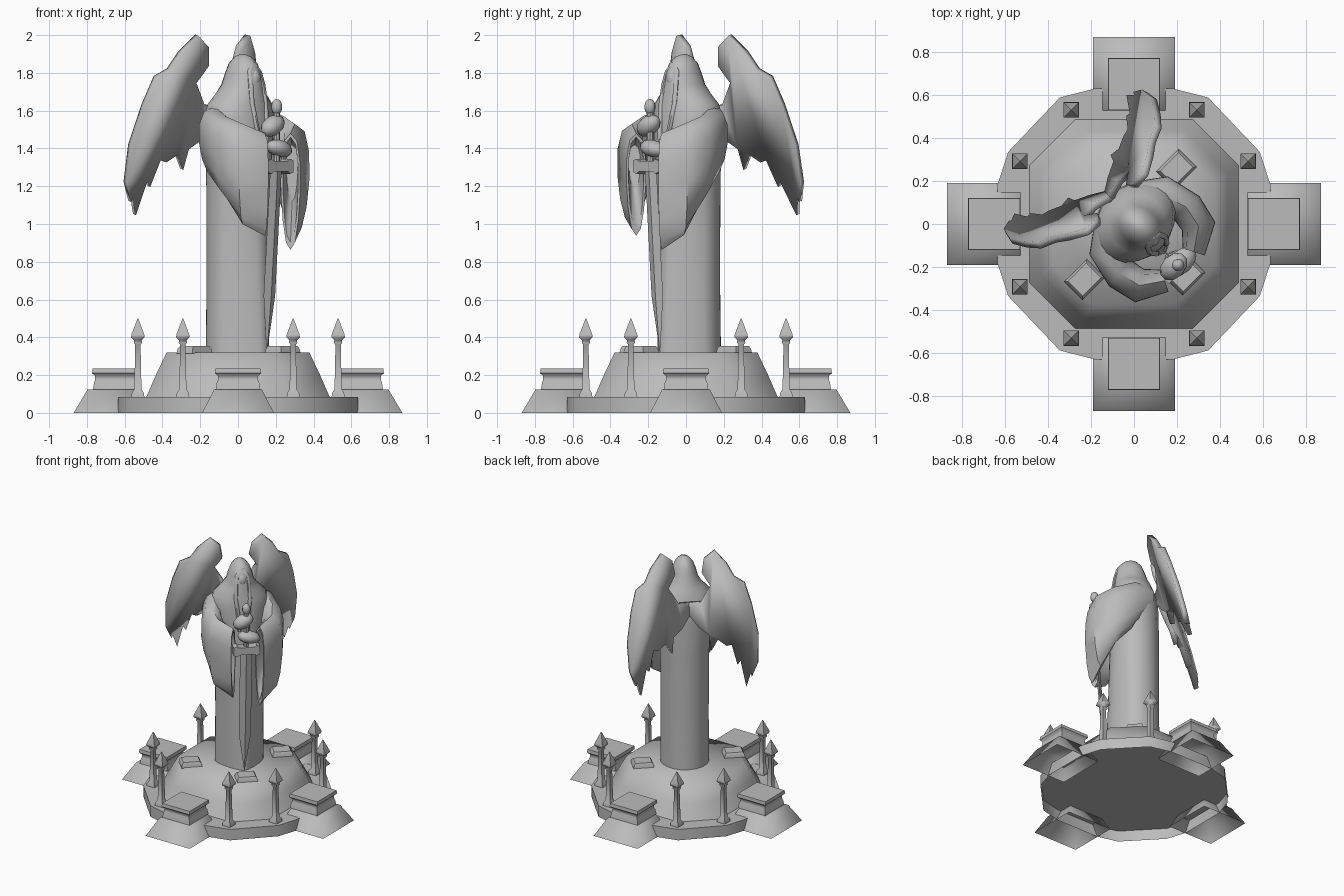
import bpy, bmesh
from math import sin, cos, pi, radians, copysign
from mathutils import Vector, Matrix

if "Cube" in bpy.data.objects:
    bpy.data.objects.remove(bpy.data.objects["Cube"], do_unlink=True)

stone = bpy.data.materials.new("grey_stone")
stone.use_nodes = True
GREY = (0.5, 0.5, 0.5, 1)
stone.diffuse_color = GREY
stone.node_tree.nodes["Principled BSDF"].inputs["Base Color"].default_value = GREY


def finish(name, bm, angle=40):
    bmesh.ops.recalc_face_normals(bm, faces=bm.faces)
    me = bpy.data.meshes.new(name)
    bm.to_mesh(me)
    bm.free()
    ob = bpy.data.objects.new(name, me)
    bpy.context.collection.objects.link(ob)
    me.materials.append(stone)
    bpy.ops.object.select_all(action="DESELECT")
    ob.select_set(True)
    bpy.context.view_layer.objects.active = ob
    bpy.ops.object.shade_smooth_by_angle(angle=radians(angle))
    return ob


def loft(name, rings, angle=40, start=True):
    """Skin a list of equal-length point rings; the last is capped, the first if asked."""
    bm = bmesh.new()
    rows = [[bm.verts.new(p) for p in ring] for ring in rings]
    n = len(rows[0])
    for a, b in zip(rows, rows[1:]):
        for i in range(n):
            j = (i + 1) % n
            bm.faces.new((a[i], a[j], b[j], b[i]))
    if start:
        bm.faces.new(rows[0][::-1])
    bm.faces.new(rows[-1])
    return finish(name, bm, angle)


def face_dir(u, d, z):
    """Statue space (sideways, forward, up); it faces the corner between +x and -y."""
    u += .01
    return Vector(((u + d) * cos(pi / 4), (u - d) * cos(pi / 4), z))


def box_ring(cx, cy, hx, hy, z):
    return [(cx + sx * hx, cy + sy * hy, z) for sx, sy in ((1, 1), (-1, 1), (-1, -1), (1, -1))]


def four_way(quarter, z):
    """Repeat a quarter outline in all four quadrants."""
    pts = []
    for sx, sy, step in ((1, 1, 1), (-1, 1, -1), (-1, -1, 1), (1, -1, -1)):
        pts += [(x * sx, y * sy, z) for x, y in quarter[::step]]
    return pts


def ball(name, centre, size, tilt=0):
    bm = bmesh.new()
    mat = (Matrix.Translation(face_dir(*centre)) @ Matrix.Rotation(pi / 4, 4, "Z")
           @ Matrix.Rotation(tilt, 4, "Y") @ Matrix.Diagonal((*size, 1)))
    bmesh.ops.create_uvsphere(bm, u_segments=10, v_segments=7, radius=1, matrix=mat)
    return finish(name, bm, 60)


# Plinth, open underneath, and the mound that rises from it
RIM = [(.635, .18), (.585, .335), (.345, .588), (.18, .63)]
loft("plinth", [four_way(RIM, 0), four_way(RIM, .085)], 50, False)
loft("mound", [four_way([(r, cut), (cut, r)], z) for r, cut, z in
               ((.485, .275, .085), (.435, .235, .2), (.378, .19, .32))], 85, False)

# Four hollow side pedestals with capped blocks
BLOCK = [(.118, .125), (.112, .16), (.106, .175), (.106, .195), (.122, .21), (.119, .235)]
for k in range(4):
    c, s = round(cos(k * pi / 2)), round(sin(k * pi / 2))

    def square(dist, half, z):
        return box_ring(c * dist, s * dist, half, half, z)
    loft(f"pedestal_{k}", [square(.68, .19, 0), square(.67, .126, .125)], 85, False)
    loft(f"pedestal_block_{k}", [square(.65, h, z) for h, z in BLOCK], 50, False)

# Eight spear-tipped fence posts
POST = [(.034, .085), (.032, .105), (.019, .125), (.014, .36), (.022, .372), (.02, .385),
        (.036, .4), (.034, .415), (.002, .5)]
spots = [(a * sx, b * sy) for a, b in ((.292, .53), (.53, .292)) for sx in (1, -1) for sy in (1, -1)]
for k, (x, y) in enumerate(spots):
    loft(f"fence_post_{k}", [box_ring(x, y, h, h, z) for h, z in POST], 60, False)

# Three stone slabs on the mound
for k, (u, d) in enumerate(((.31, -.04), (-.355, .02), (-.01, .335))):
    rings = []
    for h, z in ((.075, .315), (.07, .34), (.06, .355)):
        rings.append([face_dir(u + a * h, d + b * h * .8, z) for a, b in ((1, 1), (-1, 1), (-1, -1), (1, -1))])
    loft(f"slab_{k}", rings, 40, False)

# Robe, shoulders and hood: height, forward shift, half width, back depth, front depth, front pointedness
ROBE = [(.315, 0, .175, .184, .2, 1.5), (.7, 0, .172, .178, .185, 1.4), (1.2, 0, .176, .178, .172, 1.2),
        (1.45, 0, .19, .176, .17, 1), (1.56, 0, .205, .168, .165, 1), (1.635, .005, .19, .15, .15, 1),
        (1.69, .012, .135, .135, .135, 1), (1.74, .022, .1, .12, .12, 1), (1.8, .028, .085, .105, .105, 1),
        (1.85, .028, .066, .085, .085, 1), (1.885, .026, .038, .05, .05, 1), (1.9, .024, .01, .012, .012, 1)]
rings = []
for z, shift, w, back, front, p in ROBE:
    ring = []
    for i in range(20):
        a, b = sin(i * pi / 10), cos(i * pi / 10)
        if b > 0:
            ring.append(face_dir(copysign(w * abs(a) ** p, a), shift + front * b ** p, z))
        else:
            ring.append(face_dir(w * a, shift + back * b, z))
    rings.append(ring)
loft("robe_and_hood", rings, 50, False)

# Face and the folds of cloth that frame it
ball("face", (0, .105, 1.77), (.036, .04, .055))
FOLD = [(0, .1, 1.855), (.036, .112, 1.81), (.045, .13, 1.74), (.05, .145, 1.64), (.035, .17, 1.5), (.03, .17, 1.4)]
for s, label in ((1, "left"), (-1, "right")):
    loft(f"{label}_hood_fold", [[face_dir(s * (u + .014 * cos(t * pi / 3)), d + .014 * sin(t * pi / 3), z)
                                 for t in range(6)] for u, d, z in FOLD], 60)

# Hanging sleeves: centre, direction of travel, half width, top, bottom
SLEEVE = [((.09, -.06), (1, .2), .095, 1.64, 1.4), ((.18, .0), (.6, 1), .09, 1.62, 1.25),
          ((.217, .115), (-.1, 1), .08, 1.57, 1.13), ((.195, .22), (-.6, 1), .08, 1.53, .97),
          ((.095, .288), (-1, .5), .054, 1.48, .9), ((.095, .288), (-1, .5), .042, 1.46, .94),
          ((.17, .225), (-.8, .8), .03, 1.42, 1.15)]
for s, label in ((1, "left"), (-1, "right")):
    rings = []
    for (u, d), way, w, top, low in SLEEVE:
        across = Vector(way).normalized().orthogonal()
        low -= s * .13 * d
        ring = []
        for i in range(12):
            a, b = sin(i * pi / 6), cos(i * pi / 6)
            wide = copysign(abs(a) ** .8, a) * w * (1 + .2 * b)
            ring.append(face_dir(s * (u + across.x * wide), d + across.y * wide,
                                 (top + low) / 2 + b * (top - low) / 2))
        rings.append(ring)
    loft(f"{label}_sleeve", rings, 50)

# Hands stacked on the grip
ball("upper_hand", (-.02, .27, 1.52), (.08, .055, .05), -.5)
ball("lower_hand", (.02, .28, 1.4), (.085, .055, .045), .2)


# Sword standing point down
def diamond(w, t, d, z):
    return [face_dir(w * a, d + t * b, z) for a, b in ((1, 0), (0, 1), (-1, 0), (0, -1))]


loft("sword_blade", [diamond(.043, .014, .275, 1.3), diamond(.043, .014, .225, .62), diamond(.002, .003, .205, .325)], 20)
loft("sword_grip", [[face_dir(.018 * cos(t * pi / 4), .28 + .018 * sin(t * pi / 4), z) for t in range(8)]
                    for z in (1.3, 1.62)])
ball("sword_pommel", (0, .28, 1.62), (.03, .03, .042))
guard = []
for u, h in ((-.095, .03), (-.07, .04), (-.055, .028), (.055, .028), (.07, .04), (.095, .03)):
    guard.append([face_dir(u, .28 + .032 * a, 1.305 + h * b) for a, b in ((1, 1), (-1, 1), (-1, -1), (1, -1))])
loft("sword_guard", guard)

# Wings: flat outlines with ragged feather tips, sweeping back and outward
WING = [(-.1, 1.62), (-.19, 1.63), (-.235, 1.75), (-.205, 1.79), (-.17, 1.84), (-.17, 1.94), (-.225, 2.0),
        (-.315, 1.91), (-.375, 1.82), (-.445, 1.78), (-.51, 1.63), (-.58, 1.42), (-.605, 1.22), (-.58, 1.12),
        (-.57, 1.15), (-.555, 1.05), (-.495, 1.23), (-.48, 1.2), (-.425, 1.34), (-.395, 1.33), (-.335, 1.37),
        (-.305, 1.29), (-.275, 1.4), (-.205, 1.45), (-.1, 1.57)]
for s, label in ((1, "right"), (-1, "left")):
    bm = bmesh.new()
    ring = []
    for x, z in WING:
        y = .125 + .55 * (x + .16) - .265 * (z - 1.5)
        if s < 0:
            x -= .15 * max(0, 1.25 - z)
        ring.append(bm.verts.new(face_dir(s * (x + y) * cos(pi / 4), (x - y) * cos(pi / 4), z)))
    bm.faces.new(ring)
    wing = finish(f"{label}_wing", bm)
    mod = wing.modifiers.new("thickness", "SOLIDIFY")
    mod.thickness = .035
    mod.offset = 0
